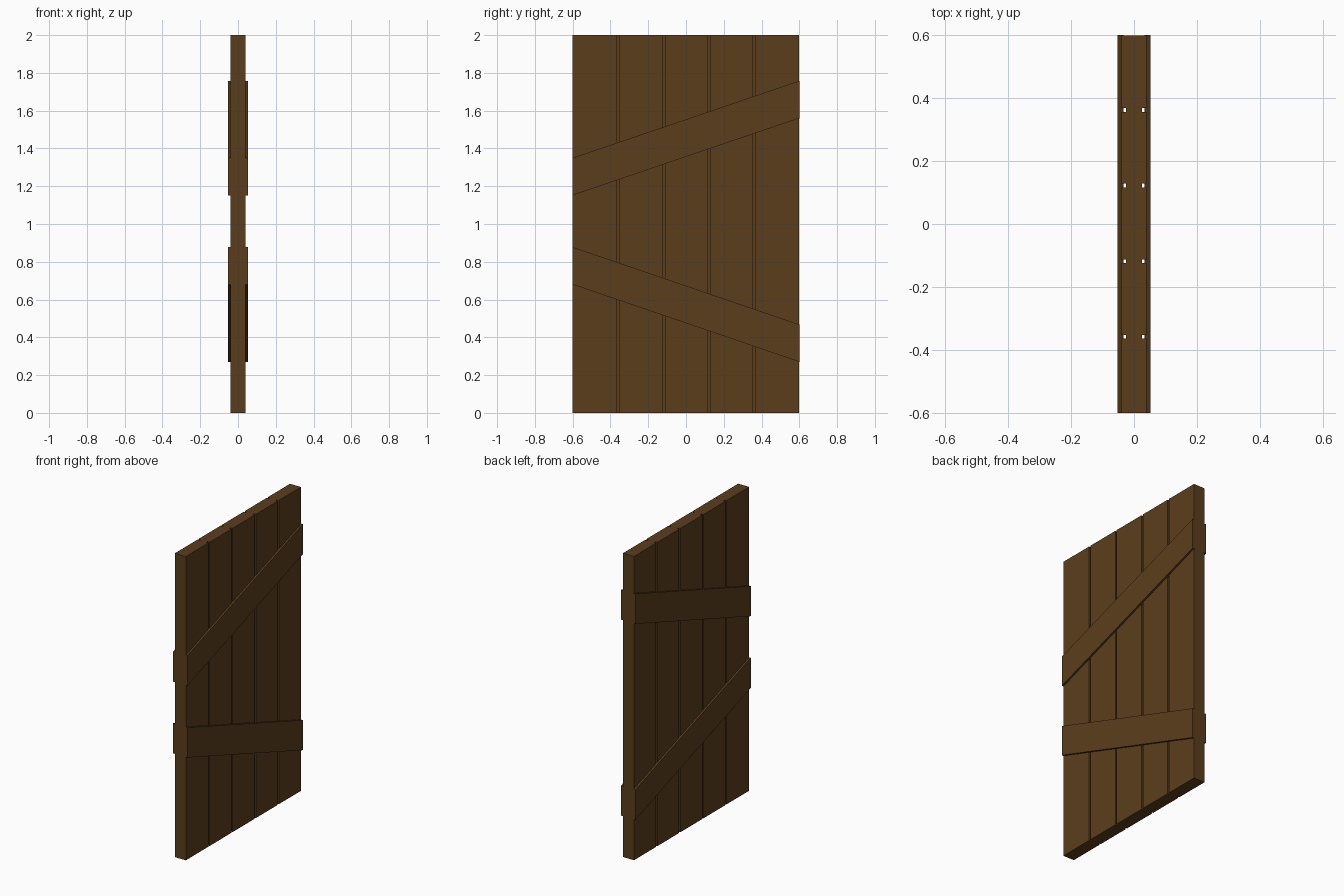
import bpy, bmesh

if "Cube" in bpy.data.objects:
    bpy.data.objects.remove(bpy.data.objects["Cube"])

wood = bpy.data.materials.new("brown_wood")
wood.diffuse_color = (0.105, 0.048, 0.012, 1)
wood.use_nodes = True
wood.node_tree.nodes["Principled BSDF"].inputs["Base Color"].default_value = wood.diffuse_color


def prism(name, outline, offset):
    """Extrude a flat outline along an offset into a closed solid."""
    bm = bmesh.new()
    face = bm.faces.new([bm.verts.new(p) for p in outline])
    top = bmesh.ops.extrude_face_region(bm, geom=[face])["geom"]
    bmesh.ops.translate(bm, vec=offset, verts=[v for v in top if isinstance(v, bmesh.types.BMVert)])
    bmesh.ops.recalc_face_normals(bm, faces=bm.faces)
    mesh = bpy.data.meshes.new(name)
    bm.to_mesh(mesh)
    bm.free()
    mesh.materials.append(wood)
    obj = bpy.data.objects.new(name, mesh)
    bpy.context.collection.objects.link(obj)
    return obj


# Door panel: plan outline with square grooves between five planks, on both faces
HALF_T, GROOVE_X, HALF_G = 0.04, 0.025, 0.006
side = [(HALF_T, -0.6)]
for y in (-0.358, -0.118, 0.122, 0.362):
    side += [(HALF_T, y - HALF_G), (GROOVE_X, y - HALF_G),
             (GROOVE_X, y + HALF_G), (HALF_T, y + HALF_G)]
side.append((HALF_T, 0.598))
plan = side + [(-x, y) for x, y in reversed(side)]
prism("plank_panel", [(x, y, 0) for x, y in plan], (0, 0, 2))

# Slanted braces, the same on both faces: bottom edge height at each end
BRACES = {"upper_brace": (1.152, 1.56), "lower_brace": (0.68, 0.27)}
for name, (z0, z1) in BRACES.items():
    for s, label in ((1, "right"), (-1, "left")):
        x = 0.033 * s
        outline = [(x, -0.6, z0), (x, 0.6, z1), (x, 0.6, z1 + 0.198), (x, -0.6, z0 + 0.198)]
        prism(f"{name}_{label}", outline, (0.019 * s, 0, 0))
